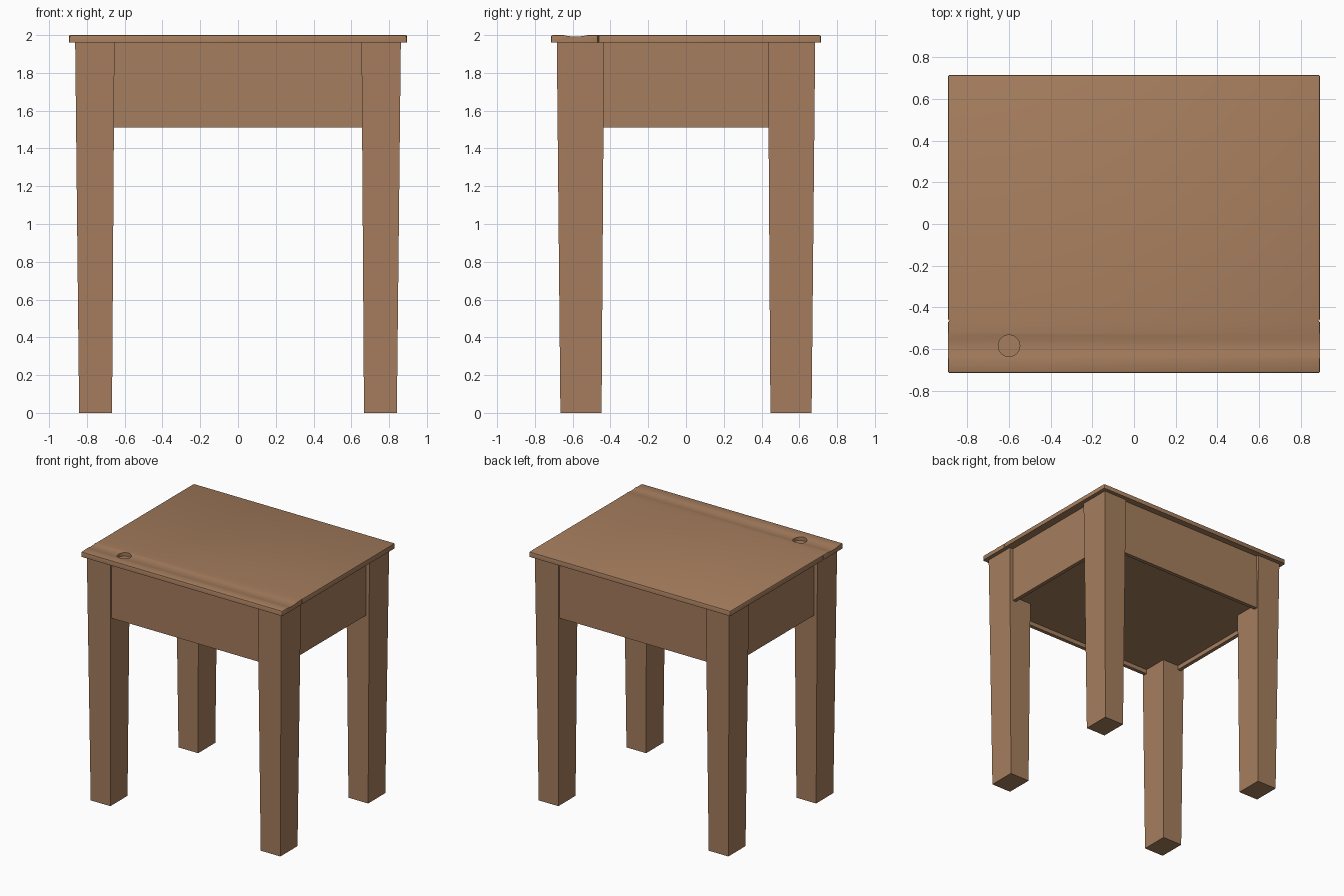
import bpy, bmesh, math

if "Cube" in bpy.data.objects:
    bpy.data.objects.remove(bpy.data.objects["Cube"])

wood = bpy.data.materials.new("warm wood")
wood.use_nodes = True
COLOUR = (0.376, 0.205, 0.110, 1)
wood.diffuse_color = COLOUR
wood.node_tree.nodes["Principled BSDF"].inputs["Base Color"].default_value = COLOUR

HALF_X, HALF_Y = 0.894, 0.716        # table top
TOP, UNDER, APRON_LOW = 2.0, 1.96, 1.51
JOINT = -0.465                       # where lid meets the pen rail


def finish(name, bm):
    bmesh.ops.recalc_face_normals(bm, faces=bm.faces)
    mesh = bpy.data.meshes.new(name)
    bm.to_mesh(mesh)
    bm.free()
    mesh.materials.append(wood)
    ob = bpy.data.objects.new(name, mesh)
    bpy.context.collection.objects.link(ob)
    return ob


def loft(name, low, high, z0, z1):
    """Box between two rectangles given as (x0, x1, y0, y1)."""
    bm = bmesh.new()
    rings = []
    for (x0, x1, y0, y1), z in ((low, z0), (high, z1)):
        rings.append([bm.verts.new((x, y, z)) for x, y in
                      ((x0, y0), (x1, y0), (x1, y1), (x0, y1))])
    a, b = rings
    bm.faces.new(a)
    bm.faces.new(b)
    for i in range(4):
        j = (i + 1) % 4
        bm.faces.new((a[i], a[j], b[j], b[i]))
    return finish(name, bm)


def board(name, profile):
    """Profile in y, z run along x, with softened corners and outer top edges."""
    bm = bmesh.new()
    ends = [[bm.verts.new((x, y, z)) for y, z in profile] for x in (-HALF_X, HALF_X)]
    for end in ends:
        bm.faces.new(end)
    n = len(profile)
    for i in range(n):
        j = (i + 1) % n
        bm.faces.new((ends[0][i], ends[0][j], ends[1][j], ends[1][i]))
    soft = []
    for e in bm.edges:
        p, q = (v.co for v in e.verts)
        across = abs(p.x - q.x) < 1e-4
        upright = abs(p.z - q.z) > 0.03
        high = min(p.z, q.z) > 1.98
        rim = abs(abs(p.y) - HALF_Y) < 1e-4
        if upright or (high and (across or rim)):
            soft.append(e)
    bmesh.ops.bevel(bm, geom=soft, offset=0.011, segments=2, profile=0.5, affect='EDGES')
    return finish(name, bm)


# Lid and pen rail, the rail with a shallow rounded groove
lid = board("lid", [(JOINT, UNDER), (HALF_Y, UNDER), (HALF_Y, TOP), (JOINT, TOP)])
groove = []
for i in range(9):
    t = i / 8
    groove.append((-0.52 - 0.13 * t, TOP - 0.008 * math.sin(math.pi * t)))
rail = board("pen_rail", [(-HALF_Y, UNDER), (JOINT, UNDER), (JOINT, TOP)]
             + groove + [(-HALF_Y, TOP)])

# Inkwell hole
bm = bmesh.new()
bmesh.ops.create_cone(bm, cap_ends=True, segments=24, radius1=0.052, radius2=0.052, depth=0.1)
bmesh.ops.translate(bm, vec=(-0.6, -0.585, 1.968 + 0.05), verts=bm.verts)
cutter = finish("inkwell_cutter", bm)
cutter.hide_render = True
cut = rail.modifiers.new("inkwell", 'BOOLEAN')
cut.operation = 'DIFFERENCE'
cut.solver = 'EXACT'
cut.object = cutter
bpy.context.view_layer.objects.active = rail
bpy.ops.object.modifier_apply(modifier=cut.name)
bpy.data.objects.remove(cutter)

# Smooth shading with sharp edges on the top boards
bpy.ops.object.select_all(action='DESELECT')
for ob in (lid, rail):
    ob.select_set(True)
bpy.ops.object.shade_smooth_by_angle(angle=math.radians(30))

# Tapered legs
for sx, side in ((-1, "right"), (1, "left")):
    for sy, end in ((-1, "front"), (1, "back")):
        def rect(x0, x1, y0, y1):
            return (*sorted((sx * x0, sx * x1)), *sorted((sy * y0, sy * y1)))
        loft(f"{end}_{side}_leg", rect(0.667, 0.841, 0.447, 0.665),
             rect(0.654, 0.862, 0.434, 0.684), 0, UNDER)

# Aprons set back from the leg faces
AX, AY, THICK = 0.83, 0.665, 0.03
for s, end in ((-1, "front"), (1, "back")):
    y0, y1 = sorted((s * AY, s * (AY - THICK)))
    r = (-0.7, 0.7, y0, y1)
    loft(f"{end}_apron", r, r, APRON_LOW, UNDER)
for s, side in ((-1, "right"), (1, "left")):
    x0, x1 = sorted((s * AX, s * (AX - THICK)))
    r = (x0, x1, -0.5, 0.5)
    loft(f"{side}_apron", r, r, APRON_LOW, UNDER)

# Bottom panel of the storage box
r = (THICK - AX, AX - THICK, THICK - AY, AY - THICK)
loft("box_bottom", r, r, APRON_LOW + 0.035, APRON_LOW + 0.06)
